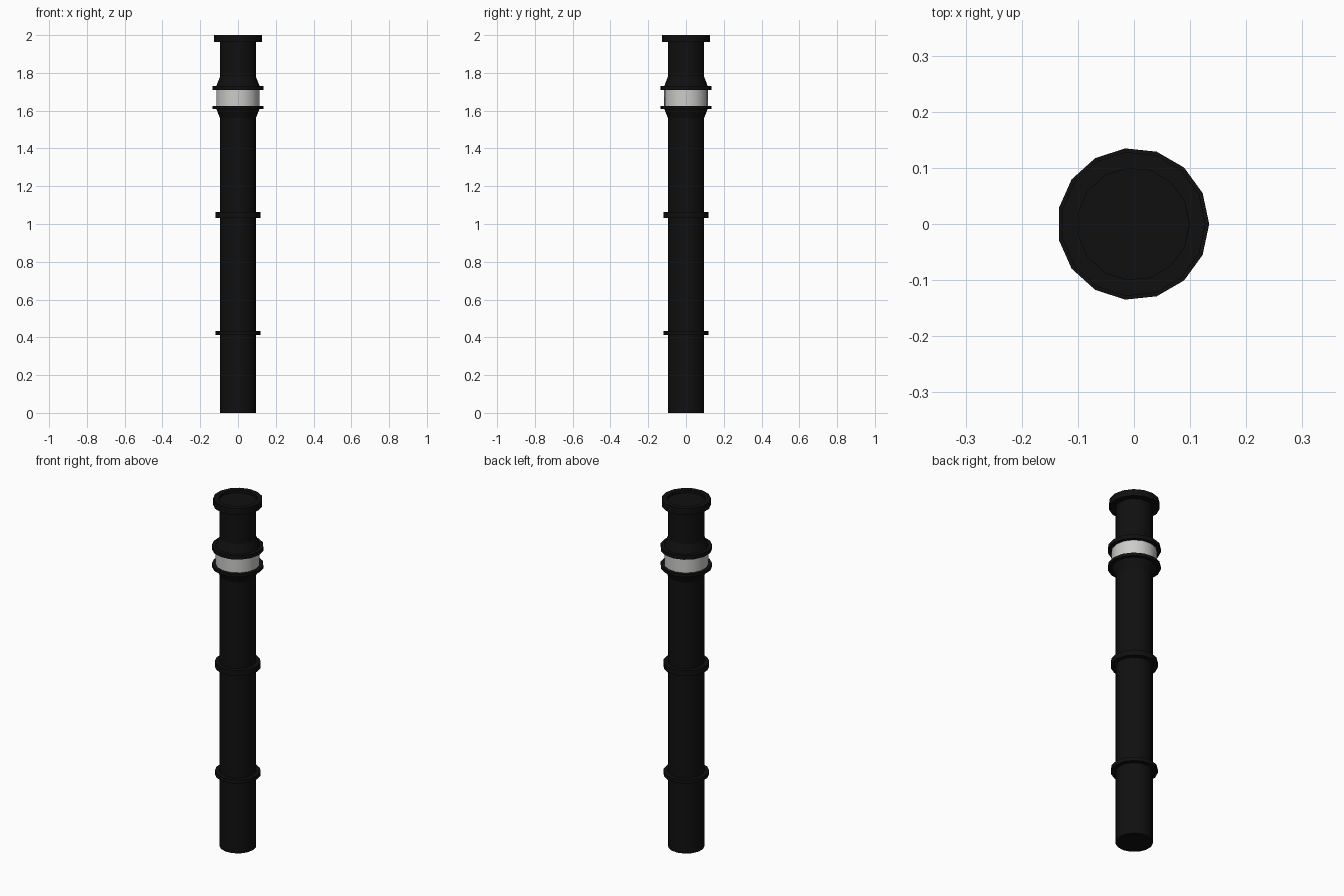
import bpy, bmesh, math

SIDES = 15
SHIFT = -0.0015  # centres the odd-sided outline

cube = bpy.data.objects.get("Cube")
if cube:
    bpy.data.objects.remove(cube)


def material(name, rgb):
    m = bpy.data.materials.new(name)
    m.use_nodes = True
    m.diffuse_color = (*rgb, 1)
    bsdf = m.node_tree.nodes["Principled BSDF"]
    bsdf.inputs["Base Color"].default_value = (*rgb, 1)
    bsdf.inputs["Roughness"].default_value = 0.8
    return m


black = material("soot black", (0.005, 0.005, 0.005))
white = material("off white", (0.6, 0.6, 0.58))


def turned(name, profile, mat):
    """Revolve (radius, height) points, bottom to top, and close both ends."""
    bm = bmesh.new()
    rings = []
    for r, z in profile:
        ring = []
        for i in range(SIDES):
            a = math.tau * i / SIDES
            ring.append(bm.verts.new((r * math.cos(a) + SHIFT, r * math.sin(a), z)))
        rings.append(ring)
    for low, high in zip(rings, rings[1:]):
        for i in range(SIDES):
            j = (i + 1) % SIDES
            bm.faces.new((low[i], low[j], high[j], high[i]))
    bm.faces.new(rings[0][::-1])
    bm.faces.new(rings[-1])
    mesh = bpy.data.meshes.new(name)
    bm.to_mesh(mesh)
    bm.free()
    mesh.materials.append(mat)
    obj = bpy.data.objects.new(name, mesh)
    bpy.context.collection.objects.link(obj)
    bpy.ops.object.select_all(action="DESELECT")
    obj.select_set(True)
    bpy.context.view_layer.objects.active = obj
    bpy.ops.object.shade_smooth_by_angle(angle=math.radians(30))
    return obj


PIPE = 0.096
COLLAR = 0.116

# Main pipe and upper neck
turned("main_pipe", [(PIPE, 0), (PIPE, 1.57)], black)
turned("neck_pipe", [(PIPE, 1.77), (PIPE, 1.97)], black)

# Flared collars either side of the pale band
turned("lower_collar", [(PIPE, 1.56), (COLLAR, 1.61)], black)
turned("upper_collar", [(COLLAR, 1.73), (PIPE, 1.78)], black)
turned("pale_band", [(COLLAR, 1.61), (COLLAR, 1.72)], white)

# Flat rings around the pipe
for name, radius, low, high in (
    ("lower_ring", 0.12, 0.413, 0.434),
    ("middle_ring", 0.12, 1.032, 1.063),
    ("band_lower_flange", 0.1355, 1.608, 1.624),
    ("band_upper_flange", 0.1355, 1.709, 1.731),
):
    turned(name, [(radius, low), (radius, high)], black)

# Top rim with a shallow recessed mouth
turned("top_rim", [(0.129, 1.963), (0.129, 2.0), (0.1, 2.0), (0.1, 1.985)], black)
